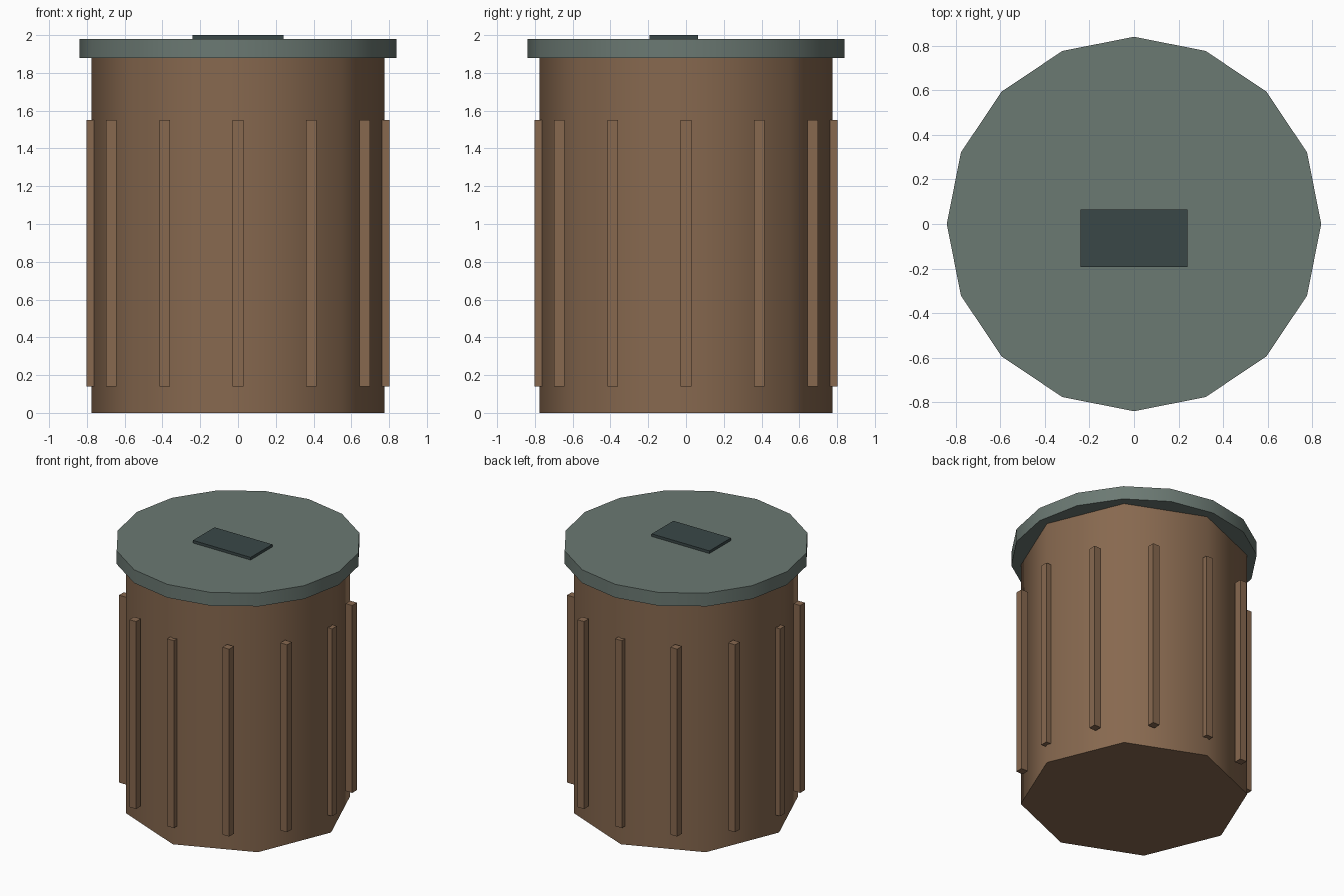
import bpy
from math import cos, sin, radians

default = bpy.data.objects.get("Cube")
if default:
    bpy.data.objects.remove(default, do_unlink=True)


def srgb(r, g, b):
    return tuple(((c + 0.055) / 1.055) ** 2.4 for c in (r, g, b)) + (1.0,)


def material(name, colour):
    mat = bpy.data.materials.new(name)
    mat.use_nodes = True
    mat.diffuse_color = colour
    mat.node_tree.nodes["Principled BSDF"].inputs["Base Color"].default_value = colour
    return mat


def drum(name, sides, radius, bottom, top, mat):
    """Upright prism with smoothed sides and flat caps."""
    bpy.ops.mesh.primitive_cylinder_add(vertices=sides, radius=radius, depth=top - bottom,
                                        location=(0, 0, (bottom + top) / 2))
    obj = bpy.context.object
    obj.name = name
    obj.data.materials.append(mat)
    bpy.ops.object.shade_smooth_by_angle(angle=radians(60))
    return obj


def box(name, centre, size, mat):
    bpy.ops.mesh.primitive_cube_add(size=1, location=centre)
    obj = bpy.context.object
    obj.name = name
    obj.scale = size
    bpy.ops.object.transform_apply(location=False, rotation=False, scale=True)
    obj.data.materials.append(mat)
    return obj


brown = material("brown", srgb(0.53, 0.41, 0.31))
grey_green = material("grey green", srgb(0.42, 0.475, 0.45))
dark_slate = material("dark slate", srgb(0.225, 0.28, 0.28))

# Eight-sided bin body and sixteen-sided lid
RADIUS = 0.775
drum("bin_body", 8, RADIUS, 0, 1.88, brown)
drum("lid", 16, 0.84, 1.88, 1.98, grey_green)

# Handle plate on the lid, set slightly forward
box("lid_plate", (0, -0.064, 1.985), (0.48, 0.257, 0.03), dark_slate)

# Ring of upright ribs, all square to the axes
for i in range(12):
    a = radians(30 * i)
    box(f"rib_{i + 1}", (RADIUS * cos(a), RADIUS * sin(a), 0.845),
        (0.056, 0.056, 1.41), brown)
